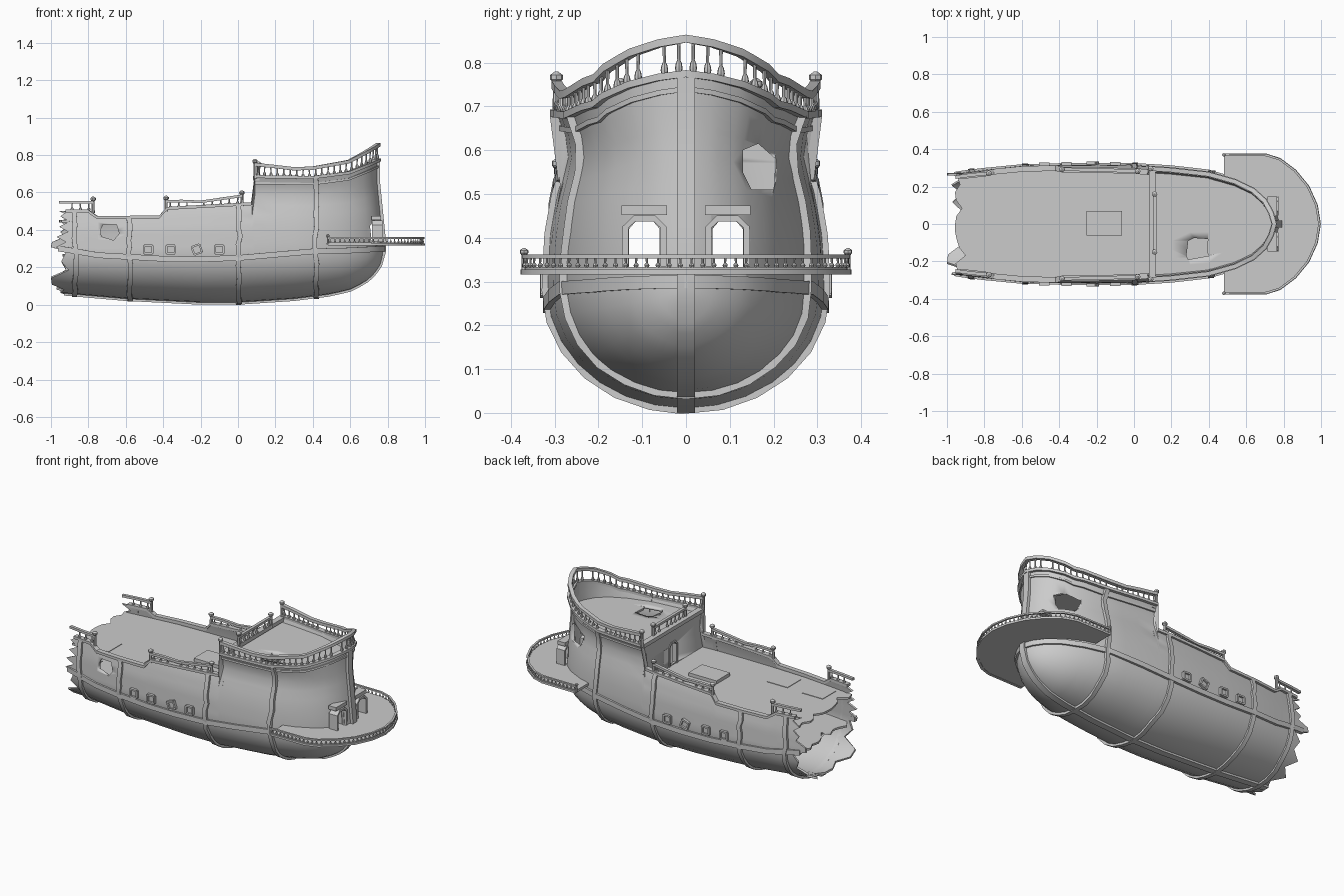
import bpy, bmesh, math, random
from mathutils import Vector as V

if "Cube" in bpy.data.objects:
    bpy.data.objects.remove(bpy.data.objects["Cube"])
random.seed(4)
X, Y, Z = V((1, 0, 0)), V((0, 1, 0)), V((0, 0, 1))

# hull lines: half-breadth, keel height, rim height along x; tumblehome along z
WIDTH = [(-1, .262), (-.87, .282), (-.6, .31), (-.3, .32), (0, .317), (.2, .303), (.4, .28), (.55, .235),
         (.65, .185), (.72, .125), (.76, .06), (.78, 0)]
KEEL = [(-1, .065), (-.6, .03), (-.2, .01), (0, .01), (.3, .03), (.5, .055), (.6, .08), (.68, .12),
        (.73, .165), (.76, .21), (.78, .28)]
RIM = [(-1, .5), (-.8, .5), (-.75, .465), (-.42, .47), (-.38, .515), (.075, .54), (.09, .685), (.4, .68),
       (.6, .705), (.72, .75), (.78, .775)]
TUMBLE = [(.28, 1), (.4, .985), (.5, .93), (.57, .86), (.63, .88), (.68, .95), (.78, 1)]
XS = [-.9, -.8, -.75, -.6, -.42, -.38, -.2, 0, .075, .09, .2, .3, .4, .48, .55, .6, .65, .69, .72, .745, .76, .772, .78]


def lerp(tab, x):
    if x <= tab[0][0]:
        return tab[0][1]
    for (a, p), (b, q) in zip(tab, tab[1:]):
        if x <= b:
            return p + (q - p) * (x - a) / (b - a)
    return tab[-1][1]


def half(x, z):
    w, k = lerp(WIDTH, x), lerp(KEEL, x)
    if z < .28:
        return w * math.sqrt(max(0, 1 - ((.28 - z) / max(.28 - k, 1e-4)) ** 2))
    return w * lerp(TUMBLE, z)


def hp(x, s, z, out=0.0):
    # point on the hull; the stern leans forward with height
    lean = .03 * max(0, x / .78) ** 4 * min(1, max(0, (z - .35) / .3))
    return V((x - lean, s * (half(x, z) + out), z))


def mesh(name, verts, faces, solid=0):
    me = bpy.data.meshes.new(name)
    me.from_pydata([tuple(v) for v in verts], [], faces)
    bm = bmesh.new()
    bm.from_mesh(me)
    bmesh.ops.remove_doubles(bm, verts=bm.verts, dist=.0005)
    bmesh.ops.recalc_face_normals(bm, faces=bm.faces)
    bm.to_mesh(me)
    bm.free()
    ob = bpy.data.objects.new(name, me)
    bpy.context.collection.objects.link(ob)
    bpy.ops.object.select_all(action='DESELECT')
    ob.select_set(True)
    bpy.context.view_layer.objects.active = ob
    if solid:
        m = ob.modifiers.new("thick", 'SOLIDIFY')
        m.thickness, m.offset = solid, -1
        bpy.ops.object.modifier_apply(modifier=m.name)
    bpy.ops.object.shade_smooth_by_angle(angle=math.radians(35))
    return ob


def grid(rows):
    n = len(rows[0])
    return [p for r in rows for p in r], [(i * n + j, i * n + j + 1, i * n + n + j + 1, i * n + n + j)
                                          for i in range(len(rows) - 1) for j in range(n - 1)]


def prism(name, pts, axis, lo, hi):
    put = lambda p, a: V(p[:axis] + (a,) + p[axis:])
    n = len(pts)
    return mesh(name, [put(p, a) for a in (lo, hi) for p in pts],
                [tuple(range(n)), tuple(range(n, 2 * n))] + [(i, (i + 1) % n, (i + 1) % n + n, i + n) for i in range(n)])


def box(name, lo, hi):
    return prism(name, [(lo[0], lo[1]), (hi[0], lo[1]), (hi[0], hi[1]), (lo[0], hi[1])], 2, lo[2], hi[2])


def beam(name, pts, side, w, h):
    # rectangular bar swept along a path
    vs, n = [], len(pts)
    for i, p in enumerate(pts):
        o = (pts[min(i + 1, n - 1)] - pts[max(i - 1, 0)]).cross(side).normalized()
        vs += [p + side * (a * w / 2) + o * (b * h / 2) for a, b in ((-1, -1), (1, -1), (1, 1), (-1, 1))]
    fs = [(4 * i + j, 4 * i + (j + 1) % 4, 4 * i + 4 + (j + 1) % 4, 4 * i + 4 + j) for i in range(n - 1) for j in range(4)]
    return mesh(name, vs, fs + [(0, 1, 2, 3), tuple(range(4 * n - 4, 4 * n))])


def cut(ob, cutter):
    m = ob.modifiers.new("hole", 'BOOLEAN')
    m.operation, m.object, m.solver = 'DIFFERENCE', cutter, 'EXACT'
    bpy.context.view_layer.objects.active = ob
    bpy.ops.object.modifier_apply(modifier=m.name)
    bpy.data.objects.remove(cutter)


def turned(vs, fs, base, prof, n=7):
    for r, z in prof:
        vs += [base + V((r * math.cos(6.2832 * k / n), r * math.sin(6.2832 * k / n), z)) for k in range(n)]
    o = len(vs) - n * len(prof)
    fs += [(o + i * n + k, o + i * n + (k + 1) % n, o + i * n + n + (k + 1) % n, o + i * n + n + k)
           for i in range(len(prof) - 1) for k in range(n)]
    fs.append(tuple(range(len(vs) - n, len(vs))))


def railing(name, pts, count, height, r=.009, bar=.014, posts=(1, 1), skip=()):
    # handrail, turned balusters and ball-topped end posts over a base path
    tops = [p + Z * height(p) for p in pts]
    beam(name + "_handrail", tops, Z, bar, bar * 1.3)
    lens = [0]
    for a, b in zip(pts, pts[1:]):
        lens.append(lens[-1] + (b - a).length)
    vs, fs = [], []
    for i in range(count):
        d = lens[-1] * (i + .5) / count
        if i in skip:
            continue
        b = V([lerp([(l, p[c]) for l, p in zip(lens, pts)], d) for c in range(3)])
        h = height(b)
        turned(vs, fs, b, [(r * .6, 0), (r, h * .18), (r * .8, h * .32), (r * .4, h * .42), (r * .5, h)])
    for p, on in zip((pts[0], pts[-1]), posts):
        if on:
            h, q = height(p), r * 1.5
            turned(vs, fs, p, [(q * .7, -.01), (q * .6, h), (q * .6, h + q * .3), (q * 1.1, h + q * .9),
                               (q * 1.1, h + q * 1.6), (q * .3, h + q * 2.2)])
    mesh(name + "_balusters", vs, fs)


# hull shell with a broken, jagged front end
def section(x):
    k, t = lerp(KEEL, x), lerp(RIM, x)
    zs = [.28 - (.28 - k) * math.cos(math.pi / 2 * i / 7) for i in range(7)] + [.28 + (t - .28) * i / 8 for i in range(9)]
    return [hp(x, -1, z) for z in reversed(zs)] + [hp(x, 1, z) for z in zs[1:]]


JAG = [-.91, -.95, -.9, -.955, -.91, -.97, -.92, -.975, -.92, -.945, -.905, -1, -.995, -.93, -.95]
first = section(-.93)
for p, x in zip(first, JAG + [-.94] + JAG[4:] + JAG[:4]):
    p.x = x
hull = mesh("hull", *grid([first] + [section(x) for x in XS]), solid=.012)
cut(hull, prism("c", [(-.735, .40), (-.72, .43), (-.65, .43), (-.635, .38), (-.665, .345), (-.73, .365)], 1, -.5, -.1))
cut(hull, prism("c", [(.13, .6), (.165, .615), (.205, .58), (.2, .51), (.15, .51), (.13, .55)], 0, .4, .9))
for s in (-1, 1):
    arch = [(-.035, .33), (-.035, .42), (-.018, .44), (.018, .44), (.035, .42), (.035, .33)]
    cut(hull, prism("c", [(s * .095 + a, b) for a, b in arch], 0, .6, .9))
    beam("stern_door_frame", [V((.745, s * .095 + a * 1.25, b + .004)) for a, b in arch], X, .055, .014)
    box("stern_door_lintel", (.715, s * .095 - .052, .452), (.765, s * .095 + .052, .474))

# keel and stern post
beam("keel", [V((x, 0, lerp(KEEL, x))) for x in [-.93] + XS] + [hp(.78, 0, z) for z in (.35, .45, .55, .65, .775)], Y, .04, .02)

# ribs round the hull
for x0 in (-.87, -.58, .005, .415):
    t = lerp(RIM, x0)
    zs = [lerp(KEEL, x0) + (.28 - lerp(KEEL, x0)) * (1 - math.cos(math.pi / 2 * i / 6)) for i in range(6)]
    zs += [.28 + (t - .28) * i / 6 for i in range(7)]
    path = [(-1, z) for z in reversed(zs)] + [(1, z) for z in zs[1:]]
    beam("rib", [hp(x0 + random.uniform(-.007, .007), s, z) for s, z in path], X, .026, .026)


# long bands following the hull sides and round the stern
def band(name, zf, xs, w, h, out=0):
    pts = [hp(x, -1, zf(x), out if x < .75 else 0) for x in xs]
    return beam(name, pts + [hp(x, 1, zf(x), out if x < .75 else 0) for x in reversed(xs[:-1])], Z, w, h)


WALE = [(-.95, .3), (-.75, .265), (-.3, .24), (0, .25), (.4, .285), (.6, .29), (.78, .3)]
band("wale", lambda x: lerp(WALE, x), [-.96] + XS, .03, .022)
band("rim", lambda x: lerp(RIM, x), [-.92] + XS, .016, .03)
band("poop_moulding", lambda x: lerp(RIM, x) - .035, [x for x in XS if x > .08], .012, .014)


# decks
def deck(name, xs, z, jag=0):
    rows = [[V((hp(x, 0, z).x, (half(x, z) - .008) * j / 6, z)) for j in range(-6, 7)] for x in xs]
    for p in rows[0]:
        p.x += random.uniform(-jag, jag)
    return mesh(name, *grid(rows), solid=.012)


deck("main_deck", [-.93] + [x for x in XS if x < .1] + [.11], .452, .03)
deck("lower_deck", [-.91] + [x for x in XS if x < .5], .27, .03)
poop = deck("poop_deck", [.095] + [x for x in XS if .1 < x < .775], .66)
cut(poop, prism("c", [(.29, -.09), (.32, -.075), (.395, -.08), (.39, -.15), (.4, -.17), (.29, -.19), (.28, -.17)], 2, .6, .7))
bulkhead = mesh("bulkhead", *grid([[V((.1, s * half(.1, z), z)) for z in (.44, .5, .57, .63, .685)] for s in (-1, 1)]), solid=.012)
box("bulkhead_cap", (.08, -.29, .665), (.115, .29, .688))
cut(bulkhead, box("c", (.05, -.03, .46), (.15, .03, .58)))
beam("bulkhead_door_frame", [V((.098, y, z)) for y, z in ((-.035, .45), (-.035, .57), (-.02, .59), (.02, .59), (.035, .57), (.035, .45))], X, .03, .012)
box("hatch", (-.255, -.062, .45), (-.065, .07, .472))
for x, y in ((-.78, -.17), (-.535, -.18)):
    box("deck_plate", (x - .07, y - .065, .44), (x + .07, y + .065, .455))

# gun ports: square frame with a sunken lid
for s in (-1, 1):
    for x, turn in ((-.48, 0), (-.36, 0), (-.22, .35), (-.1, 0)):
        y = half(x, .295)
        c, k = math.cos(turn) * .022, math.sin(turn) * .022
        q = [(x - c + k, .295 - k - c), (x + c + k, .295 + k - c), (x + c - k, .295 + k + c), (x - c - k, .295 - k + c)]
        prism("port_lid", q, 1, s * (y - .02), s * (y + .004))
        for i in range(4):
            a, b = q[i], q[(i + 1) % 4]
            beam("port_frame", [V((a[0], s * y, a[1])), V((b[0], s * y, b[1]))], Y, .03, .01)

# stern balcony
EDGE = [(.48, .37), (.71, .368), (.78, .345), (.86, .285), (.93, .2), (.975, .1), (.991, 0)]
outline = [(x, -y) for x, y in EDGE] + [(x, y) for x, y in reversed(EDGE[:-1])]
prism("balcony_floor", outline, 2, .318, .333)
edge = [V((x, y, .322)) for x, y in outline]
beam("balcony_trim", edge, Z, .012, .016)
railing("balcony", [p * 1 + Z * .01 for p in edge], 56, lambda p: .025, r=.006, bar=.009)

# deck railings
tops = [x for x in XS if x > .08]
around = [hp(x, -1, lerp(RIM, x)) for x in tops] + [hp(x, 1, lerp(RIM, x)) for x in reversed(tops[:-1])]
railing("poop", around, 46, lambda p: lerp([(.1, .065), (.3, .045), (.6, .06), (.75, .08)], p.x), bar=.018, skip=(20, 26, 37))
railing("poop_front", [V((.11, -.15, .685)), V((.11, 0, .685)), V((.11, .16, .685))], 8, lambda p: .05, skip=(5,))
for s in (-1, 1):
    railing("waist", [hp(x, s, lerp(RIM, x)) for x in (-.385, -.3, -.2, -.1, .02)], 9,
            lambda p: lerp([(-.4, .045), (-.2, .025), (.02, .045)], p.x), skip=(3,))
    railing("bow", [hp(x, s, .5) for x in (-.955, -.87, -.775)], 4, lambda p: .048, posts=(0, 1), skip=(0,))
